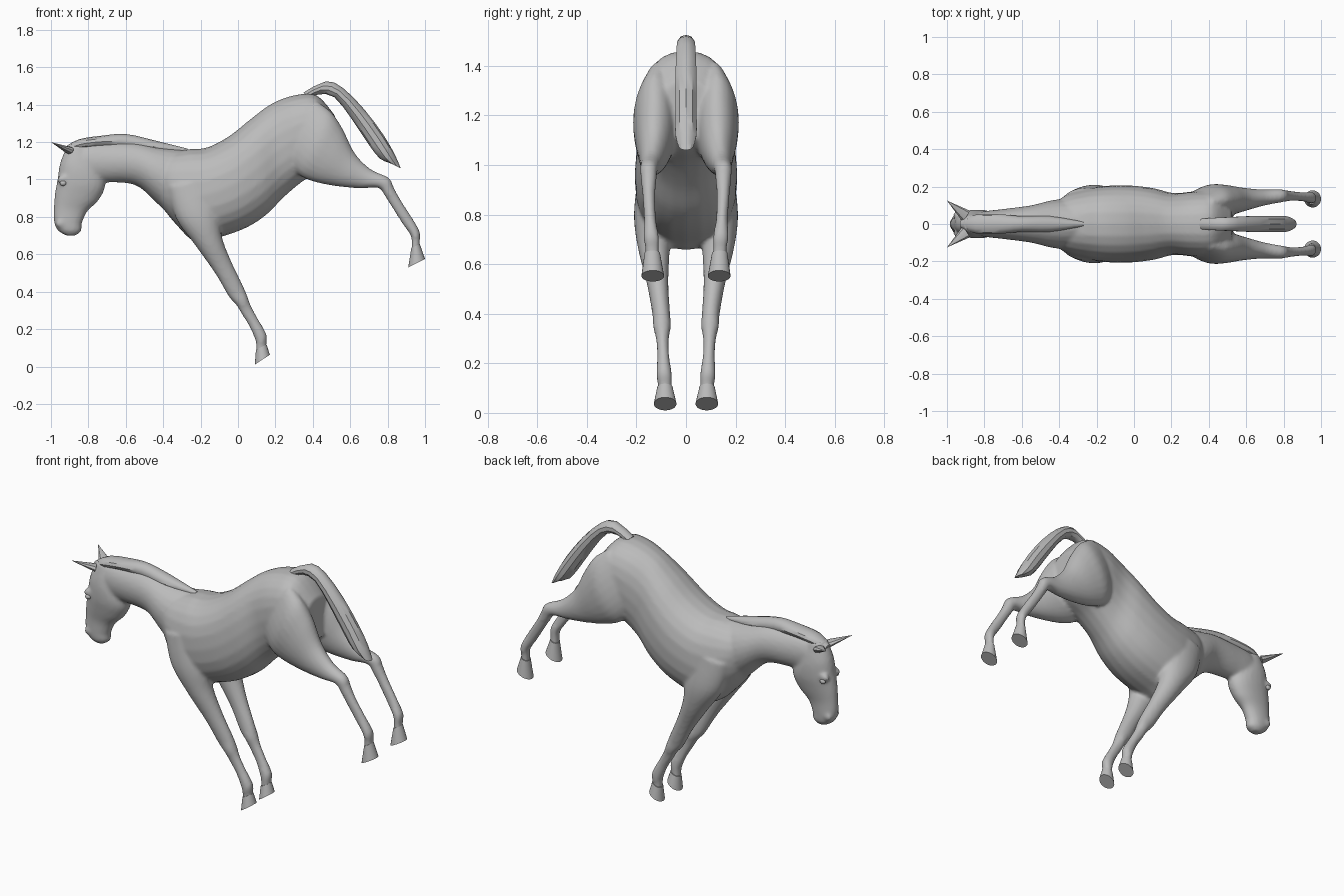
import bpy, bmesh, math
from mathutils import Vector

old = bpy.data.objects.get("Cube")
if old:
    bpy.data.objects.remove(old, do_unlink=True)

coat = bpy.data.materials.new("grey coat")
coat.use_nodes = True
colour = (0.5, 0.5, 0.5, 1)
coat.diffuse_color = colour
coat.node_tree.nodes["Principled BSDF"].inputs["Base Color"].default_value = colour


def spline(stations, steps):
    """Catmull-Rom interpolation through a list of cross-section stations."""
    result = []
    last = len(stations) - 1
    for i in range(last):
        a, b = stations[max(i - 1, 0)], stations[i]
        c, d = stations[i + 1], stations[min(i + 2, last)]
        for k in range(steps):
            t = k / steps
            result.append([
                q + t * (r - p + t * (2 * p - 5 * q + 4 * r - s + t * (3 * (q - r) + s - p))) / 2
                for p, q, r, s in zip(a, b, c, d)])
    result.append(stations[last])
    return result


def loft(bm, stations, side=1, sides=24, steps=5, power=2.0):
    """Skin rounded sections: edge x, z, opposite edge x, z, half width, centre y."""
    rings = []
    for x1, z1, x2, z2, width, y in spline(stations, steps):
        middle = Vector(((x1 + x2) / 2, y * side, (z1 + z2) / 2))
        across = Vector(((x1 - x2) / 2, 0, (z1 - z2) / 2))
        ring = []
        for k in range(sides):
            angle = math.tau * k / sides
            c, s = math.cos(angle), math.sin(angle)
            c = math.copysign(abs(c) ** (2 / power), c)
            s = math.copysign(abs(s) ** (2 / power), s)
            ring.append(bm.verts.new(middle + across * c + Vector((0, width * s, 0))))
        rings.append(ring)
    for low, high in zip(rings, rings[1:]):
        for k in range(sides):
            n = (k + 1) % sides
            bm.faces.new((low[k], low[n], high[n], high[k]))
    bm.faces.new(rings[0])
    bm.faces.new(rings[-1])


def finish(bm, name, sharp=40):
    bmesh.ops.recalc_face_normals(bm, faces=bm.faces)
    mesh = bpy.data.meshes.new(name)
    bm.to_mesh(mesh)
    bm.free()
    mesh.materials.append(coat)
    obj = bpy.data.objects.new(name, mesh)
    bpy.context.collection.objects.link(obj)
    bpy.ops.object.select_all(action="DESELECT")
    obj.select_set(True)
    bpy.context.view_layer.objects.active = obj
    bpy.ops.object.shade_smooth_by_angle(angle=math.radians(sharp))
    return obj


def ball(bm, place, size):
    made = bmesh.ops.create_uvsphere(bm, u_segments=16, v_segments=10, radius=1)
    for v in made["verts"]:
        v.co = Vector(place) + Vector(a * b for a, b in zip(v.co, size))


# Section lists, each running along one part of the body
torso = [
    (-.46, 1.0, -.44, .9, .07, 0), (-.4, 1.12, -.34, .77, .15, 0),
    (-.28, 1.16, -.22, .66, .19, 0), (-.17, 1.17, -.1, .69, .205, 0),
    (-.05, 1.23, .04, .74, .205, 0), (.07, 1.325, .15, .81, .19, 0),
    (.18, 1.405, .25, .91, .165, 0), (.3, 1.45, .36, 1.0, .175, 0),
    (.42, 1.45, .46, 1.05, .17, 0), (.52, 1.34, .53, 1.1, .11, 0)]
neck = [
    (-.2, 1.15, -.28, .72, .14, 0), (-.4, 1.17, -.44, .88, .13, 0),
    (-.55, 1.2, -.55, .97, .1, 0), (-.7, 1.2, -.7, .985, .08, 0),
    (-.83, 1.19, -.77, .98, .068, 0), (-.91, 1.15, -.82, 1.0, .05, 0)]
head = [
    (-.91, 1.19, -.8, 1.17, .045, 0), (-.95, 1.09, -.74, 1.06, .072, 0),
    (-.965, 1.0, -.71, .97, .076, 0), (-.978, .93, -.745, .89, .064, 0),
    (-.985, .85, -.805, .83, .05, 0), (-.985, .78, -.835, .765, .048, 0),
    (-.965, .73, -.838, .725, .044, 0), (-.92, .7, -.87, .7, .025, 0)]
front_leg = [
    (-.38, .96, -.14, 1.0, .06, .13), (-.33, .79, -.1, .82, .075, .135),
    (-.23, .65, -.085, .69, .065, .13), (-.12, .495, -.035, .56, .044, .115),
    (-.05, .375, .03, .425, .036, .1), (-.01, .33, .052, .37, .036, .097),
    (.02, .28, .074, .315, .026, .095), (.06, .215, .11, .25, .024, .092),
    (.093, .14, .153, .17, .031, .088), (.097, .09, .152, .12, .028, .085),
    (.097, .06, .155, .095, .03, .085)]
hind_leg = [
    (.42, 1.42, .25, 1.12, .06, .11), (.5, 1.36, .32, 1.03, .085, .125),
    (.56, 1.27, .4, .99, .085, .125), (.625, 1.14, .52, .965, .065, .13),
    (.71, 1.055, .65, .953, .045, .14), (.805, 1.01, .75, .955, .036, .15),
    (.832, .96, .785, .912, .031, .15), (.867, .895, .818, .86, .026, .15),
    (.928, .8, .878, .765, .024, .145), (.972, .72, .923, .7, .031, .14),
    (.972, .665, .928, .645, .028, .137), (.976, .64, .925, .61, .03, .135)]
front_hoof = [(.096, .09, .153, .118, .031, .085), (.09, .01, .17, .063, .046, .084)]
hind_hoof = [(.972, .655, .927, .635, .031, .136), (1.0, .575, .91, .53, .046, .134)]
tail = [
    (.35, 1.465, .38, 1.43, .03, 0), (.47, 1.525, .43, 1.455, .036, 0),
    (.56, 1.49, .515, 1.44, .04, 0), (.675, 1.375, .61, 1.32, .045, 0),
    (.78, 1.235, .7, 1.185, .045, 0), (.84, 1.13, .76, 1.11, .045, 0),
    (.87, 1.06, .81, 1.09, .03, 0)]
mane = [
    (-.93, 1.17, -.92, 1.14, .02, 0), (-.85, 1.215, -.84, 1.16, .05, 0),
    (-.72, 1.235, -.72, 1.17, .052, 0), (-.6, 1.243, -.6, 1.16, .042, 0),
    (-.45, 1.21, -.45, 1.14, .042, 0), (-.27, 1.165, -.27, 1.14, .012, 0)]

# Body: overlapping tubes fused into one smooth skin
bm = bmesh.new()
loft(bm, torso, power=2.3)
loft(bm, neck)
loft(bm, head, power=2.2)
for side in (-1, 1):
    loft(bm, front_leg, side)
    loft(bm, hind_leg, side)
    ball(bm, (-.935, side * .052, 1.0), (.032, .018, .024))    # brow
    ball(bm, (-.95, side * .036, .765), (.024, .016, .022))    # nostril wing
body = finish(bm, "body", 180)
fuse = body.modifiers.new("fuse", "REMESH")
fuse.mode = "VOXEL"
fuse.voxel_size = 0.0105
fuse.use_smooth_shade = True
relax = body.modifiers.new("relax", "SMOOTH")
relax.factor = 0.5
relax.iterations = 4

# Hair
bm = bmesh.new()
loft(bm, tail, sides=10, steps=2)
finish(bm, "tail", 35)
bm = bmesh.new()
loft(bm, mane, sides=12, steps=3)
finish(bm, "mane", 35)

for side, label in ((1, "left"), (-1, "right")):
    # Flat-soled hooves
    for hoof, place in ((front_hoof, "front"), (hind_hoof, "hind")):
        bm = bmesh.new()
        loft(bm, hoof, side, sides=20, steps=3)
        finish(bm, f"{label}_{place}_hoof")

    # Eye
    bm = bmesh.new()
    ball(bm, (-.935, side * .062, .98), (.017, .012, .014))
    finish(bm, f"{label}_eye")

    # Pointed ear, leaning forward and outward
    bm = bmesh.new()
    tip = Vector((-1.0, side * .125, 1.2))
    root = Vector((-.9, side * .045, 1.155))
    along = (tip - root).normalized()
    wide = along.cross(Vector((0, 0, 1))).normalized()
    thick = along.cross(wide)
    ring = [bm.verts.new(root + wide * .034 * math.cos(a) + thick * .02 * math.sin(a))
            for a in (math.tau * k / 8 for k in range(8))]
    point = bm.verts.new(tip)
    for k in range(8):
        bm.faces.new((ring[k], ring[(k + 1) % 8], point))
    bm.faces.new(ring)
    finish(bm, f"{label}_ear")
